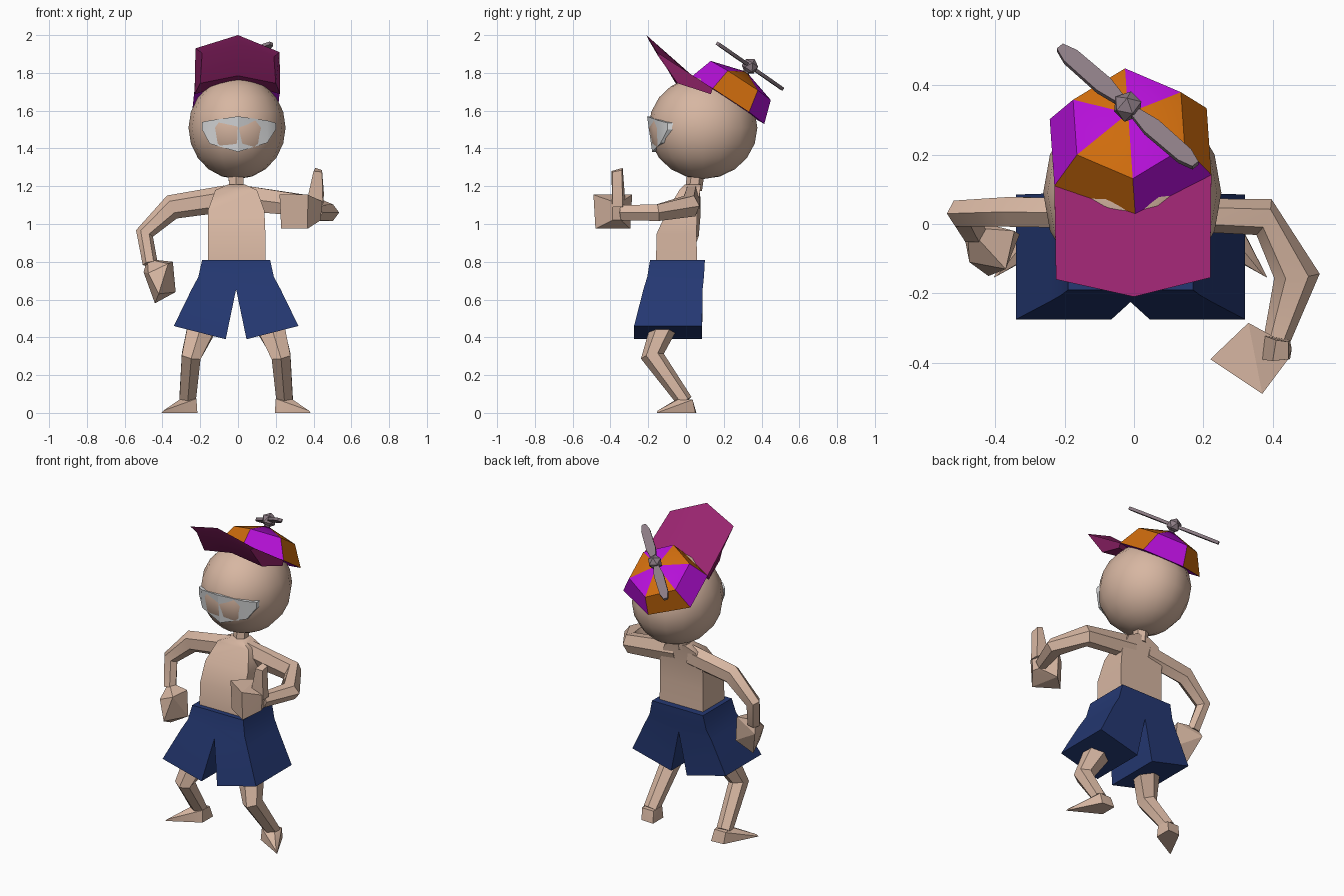
import bpy, bmesh, math
from mathutils import Vector, Matrix

if "Cube" in bpy.data.objects:
    bpy.data.objects.remove(bpy.data.objects["Cube"])


def material(name, r, g, b):
    m = bpy.data.materials.new(name)
    m.diffuse_color = (r, g, b, 1)
    m.use_nodes = True
    m.node_tree.nodes["Principled BSDF"].inputs["Base Color"].default_value = m.diffuse_color
    return m


SKIN = material("skin", 0.68, 0.47, 0.36)
NAVY = material("navy", 0.018, 0.04, 0.17)
PURPLE = material("purple", 0.46, 0.005, 0.68)
ORANGE = material("orange", 0.62, 0.15, 0.004)
MAGENTA = material("magenta", 0.32, 0.018, 0.16)
GREY = material("grey", 0.26, 0.20, 0.23)
WHITE = material("white", 0.70, 0.71, 0.72)


def finish(name, bm, mats, angle=30):
    bmesh.ops.recalc_face_normals(bm, faces=bm.faces)
    me = bpy.data.meshes.new(name)
    bm.to_mesh(me)
    bm.free()
    for m in mats:
        me.materials.append(m)
    ob = bpy.data.objects.new(name, me)
    bpy.context.collection.objects.link(ob)
    bpy.ops.object.select_all(action='DESELECT')
    ob.select_set(True)
    bpy.context.view_layer.objects.active = ob
    bpy.ops.object.shade_smooth_by_angle(angle=math.radians(angle))
    return ob


def loft(name, rings, mat, angle=30, wrap=False):
    """Skin equal-length closed rings; cap the ends, or join last to first."""
    bm = bmesh.new()
    vs = [[bm.verts.new(p) for p in r] for r in rings]
    n = len(vs[0])
    for a, b in zip(vs, vs[1:]):
        for i in range(n):
            j = (i + 1) % n
            bm.faces.new((a[i], a[j], b[j], b[i]))
    bm.faces.new(vs[0])
    bm.faces.new(vs[-1])
    return finish(name, bm, [mat], angle)


def tube(name, path, ref, mat, sides=6):
    """path: (x, y, z, half size along ref, half size across)."""
    pts = [Vector(p[:3]) for p in path]
    rings = []
    for i, p in enumerate(path):
        t = (pts[min(i + 1, len(pts) - 1)] - pts[max(i - 1, 0)]).normalized()
        u = Vector(ref)
        u = (u - t * u.dot(t)).normalized()
        v = t.cross(u)
        angs = [2 * math.pi * (k + 0.5) / sides for k in range(sides)]
        rings.append([pts[i] + u * p[3] * 1.1 * math.cos(a) + v * p[4] * math.sin(a)
                      for a in angs])
    return loft(name, rings, mat, 40)


def hull(name, pts, mat):
    bm = bmesh.new()
    for p in pts:
        bm.verts.new(p)
    r = bmesh.ops.convex_hull(bm, input=bm.verts)
    loose = [v for v in bm.verts if not v.link_faces]
    bmesh.ops.delete(bm, geom=loose, context='VERTS')
    return finish(name, bm, [mat], 20)


def box_ring(x0, x1, y0, y1, z0, z1=None):
    z1 = z0 if z1 is None else z1
    return [(x0, y0, z0), (x1, y0, z1), (x1, y1, z1), (x0, y1, z0)]


# head
HC, HR = Vector((-0.005, 0.09, 1.51)), Vector((0.257, 0.288, 0.272))
bm = bmesh.new()
bmesh.ops.create_uvsphere(bm, u_segments=16, v_segments=10, radius=1,
                          matrix=Matrix.Translation(HC) @ Matrix.Diagonal((*HR, 1)))
finish("head", bm, [SKIN], 60)


# mouth plate, wrapped around the face
def on_face(x, z, off):
    q = 1 - ((x - HC.x) / HR.x) ** 2 - ((z - HC.z) / HR.z) ** 2
    return (x, HC.y - HR.y * math.sqrt(max(q, 0.02)) + off, z)


rings = []
for x, top, bot in [(-0.19, 1.54, 1.50), (-0.15, 1.548, 1.425), (0, 1.57, 1.382),
                    (0.155, 1.548, 1.43), (0.2, 1.535, 1.50)]:
    rings.append([on_face(x, top, -0.015), on_face(x, bot, -0.015),
                  on_face(x, bot, 0.03), on_face(x, top, 0.03)])
loft("mouth", rings, WHITE)

# cap dome: six panels in alternating colours, tilted back
CAP = (Matrix.Translation((-0.01, 0.222, 1.655)) @ Matrix.Rotation(math.radians(4), 4, 'Z')
       @ Matrix.Rotation(math.radians(-33), 4, 'X'))
bm = bmesh.new()
levels = []
for rx, ry, z in [(0.262, 0.23, 0), (0.18, 0.19, 0.125)]:
    angs = [math.radians(-90 + 60 * k) for k in range(6)]
    levels.append([bm.verts.new(CAP @ Vector((rx * math.cos(a), ry * math.sin(a), z)))
                   for a in angs])
apex = bm.verts.new(CAP @ Vector((0, 0, 0.18)))
lo, hi = levels
for k in range(6):
    j = (k + 1) % 6
    for vs in ((lo[k], lo[j], hi[j], hi[k]), (hi[k], hi[j], apex)):
        bm.faces.new(vs).material_index = k % 2
bm.faces.new(lo)
rim = [lo[k].co.copy() for k in (5, 0, 1)]
finish("cap_dome", bm, [PURPLE, ORANGE], 25)

# upturned cap brim: left, centre and right cross-sections
down = Vector((0, -0.01, -0.03))
outer = [(-0.225, -0.16, 1.93), (0, -0.21, 2.0), (0.22, -0.155, 1.91)]
under = [(-0.19, -0.15, 1.905), (0, -0.195, 1.97), (0.19, -0.145, 1.885)]
middle = [(-0.2, -0.055, 1.745), (0, -0.065, 1.785), (0.2, -0.045, 1.745)]
loft("cap_brim", [[rim[i], outer[i], under[i], middle[i], rim[i] + down]
                  for i in range(3)], MAGENTA)

# propeller: hub, stem and two blades
HUB = CAP @ Matrix.Translation((0, 0, 0.215))
bm = bmesh.new()
bmesh.ops.create_icosphere(bm, subdivisions=1, radius=0.045, matrix=HUB)
finish("propeller_hub", bm, [GREY], 10)
bm = bmesh.new()
bmesh.ops.create_cone(bm, segments=6, radius1=0.02, radius2=0.015, depth=0.08, cap_ends=True,
                      matrix=CAP @ Matrix.Translation((0, 0, 0.19)))
finish("propeller_stem", bm, [GREY], 30)
for i, deg in enumerate((130, 310)):
    M = HUB @ Matrix.Rotation(math.radians(deg), 4, 'Z')
    rings = [[M @ Vector((d, y, z)) for y, z in
              ((-w, -0.009), (w, -0.009), (w, 0.009), (-w, 0.009))]
             for d, w in ((0.02, 0.013), (0.10, 0.028), (0.24, 0.026), (0.285, 0.012))]
    loft("propeller_blade_%d" % i, rings, GREY)

# torso and neck
loft("torso", [box_ring(-0.16, 0.145, -0.16, 0.06, 0.77),
               box_ring(-0.16, 0.145, -0.155, 0.055, 0.95),
               box_ring(-0.16, 0.14, -0.10, 0.06, 1.07),
               box_ring(-0.12, 0.10, -0.035, 0.075, 1.18),
               box_ring(-0.05, 0.035, -0.005, 0.08, 1.21)], SKIN, 50)
tube("neck", [(-0.01, 0.04, 1.18, 0.04, 0.045), (-0.01, 0.055, 1.29, 0.042, 0.045)],
     (1, 0, 0), SKIN)

# lowered arm with its fist
tube("lowered_arm", [(-0.06, 0.03, 1.135, 0.045, 0.07), (-0.35, 0.035, 1.09, 0.045, 0.066),
                     (-0.495, 0.03, 0.95, 0.04, 0.048), (-0.465, -0.02, 0.79, 0.035, 0.04)],
     (0, 1, 0), SKIN)
hull("lowered_fist", [(-0.50, 0.02, 0.745), (-0.48, -0.01, 0.815), (-0.345, -0.02, 0.80),
                      (-0.33, -0.03, 0.64), (-0.44, -0.05, 0.58), (-0.42, -0.15, 0.63),
                      (-0.37, -0.13, 0.79), (-0.475, -0.11, 0.74)], SKIN)

# raised arm with fist and thumb
tube("raised_arm", [(0.04, 0.03, 1.135, 0.07, 0.045), (0.375, 0.02, 1.095, 0.058, 0.056),
                    (0.47, -0.15, 1.06, 0.046, 0.066), (0.41, -0.34, 1.06, 0.042, 0.038)],
     (0, 0, 1), SKIN)
palm = [(0.22, -0.39), (0.37, -0.49), (0.445, -0.39), (0.43, -0.34), (0.33, -0.285)]
hull("raised_fist", [(x, y, 1.155 if x < 0.4 else 1.12) for x, y in palm]
     + [(0.345 + (x - 0.345) * 0.93, -0.385 + (y + 0.385) * 0.9,
         0.975 if x < 0.4 else 1.02) for x, y in palm], SKIN)
hull("thumb", [(0.36, -0.39, 1.10), (0.45, -0.39, 1.09), (0.45, -0.335, 1.09),
               (0.37, -0.32, 1.10), (0.40, -0.395, 1.28), (0.445, -0.39, 1.275),
               (0.445, -0.34, 1.285), (0.41, -0.335, 1.297), (0.455, -0.36, 1.16)], SKIN)

# shorts, legs and feet, one of each per side
for side, s, c in (("left", -1, -0.01), ("right", 1, -0.01)):
    def flip(pts):
        return [(c + s * p[0], *p[1:]) for p in pts]

    loft("shorts_" + side, [flip(r) for r in (
        box_ring(0, 0.18, -0.19, 0.10, 0.81),
        box_ring(0, 0.20, -0.205, 0.095, 0.72),
        box_ring(0, 0.235, -0.225, 0.088, 0.655),
        box_ring(0.055, 0.33, -0.275, 0.085, 0.39, 0.46))], NAVY, 25)
    tube("leg_" + side, flip([(0.165, -0.10, 0.50, 0.085, 0.075),
                              (0.238, -0.178, 0.30, 0.053, 0.062),
                              (0.258, -0.005, 0.06, 0.045, 0.042)]), (1, 0, 0), SKIN)
    hull("foot_" + side, flip([(0.21, -0.045, 0.075), (0.30, -0.045, 0.07),
                               (0.215, 0.035, 0.07), (0.295, 0.035, 0.07),
                               (0.205, 0.055, 0), (0.29, 0.05, 0), (0.205, -0.05, 0),
                               (0.395, -0.155, 0), (0.385, -0.15, 0.012)]), SKIN)
